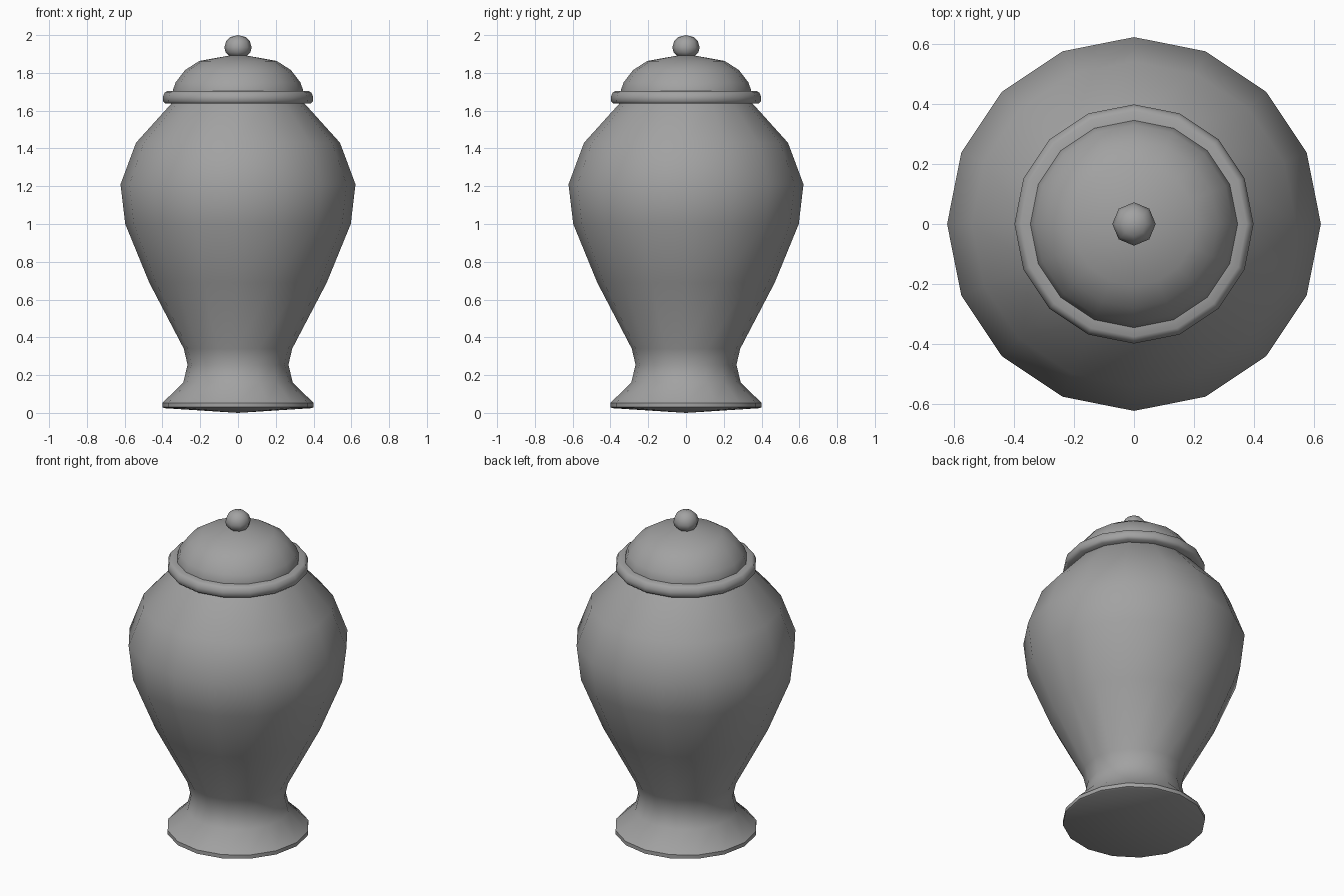
import bpy, bmesh
from math import cos, sin, pi, radians

old = bpy.data.objects.get("Cube")
if old:
    bpy.data.objects.remove(old, do_unlink=True)

grey = bpy.data.materials.new("plain_grey")
grey.use_nodes = True
colour = (0.36, 0.36, 0.36, 1)
grey.diffuse_color = colour
grey.node_tree.nodes["Principled BSDF"].inputs["Base Color"].default_value = colour


def lathe(name, profile, sides, angle=44):
    """Turn a bottom-to-top (radius, height) profile around z."""
    bm = bmesh.new()
    rings = []
    for r, z in profile:
        if r == 0:
            rings.append([bm.verts.new((0, 0, z))] * sides)
        else:
            rings.append([bm.verts.new((r * cos(2 * pi * i / sides),
                                        r * sin(2 * pi * i / sides), z))
                          for i in range(sides)])
    for low, high in zip(rings, rings[1:]):
        for i in range(sides):
            j = (i + 1) % sides
            corners = [low[i], low[j], high[j], high[i]]
            bm.faces.new(list(dict.fromkeys(corners)))
    mesh = bpy.data.meshes.new(name)
    bm.to_mesh(mesh)
    bm.free()
    mesh.materials.append(grey)
    obj = bpy.data.objects.new(name, mesh)
    bpy.context.collection.objects.link(obj)
    bpy.ops.object.select_all(action="DESELECT")
    obj.select_set(True)
    bpy.context.view_layer.objects.active = obj
    bpy.ops.object.shade_smooth_by_angle(angle=radians(angle))
    return obj


# Flared foot, waist and broad-shouldered body
lathe("urn_body", [
    (0, 0), (0.39, 0.025), (0.4, 0.03), (0.4, 0.053), (0.29, 0.16), (0.267, 0.255),
    (0.287, 0.34), (0.47, 0.69), (0.597, 1.0), (0.622, 1.21),
    (0.54, 1.43), (0.355, 1.635), (0.33, 1.66)], 16)

# Rounded rim around the lid
lathe("lid_rim", [
    (0.33, 1.637), (0.385, 1.637), (0.397, 1.65), (0.398, 1.672),
    (0.389, 1.695), (0.375, 1.703), (0.33, 1.703)], 16, 60)

# Domed lid
lathe("lid_dome", [
    (0.345, 1.69), (0.345, 1.708), (0.33, 1.75), (0.28, 1.815), (0.205, 1.863), (0, 1.9)], 16)

# Round knob
lathe("lid_knob", [
    (0, 1.88), (0.045, 1.888), (0.066, 1.908), (0.072, 1.935),
    (0.063, 1.967), (0.04, 1.99), (0, 2.0)], 8, 60)
